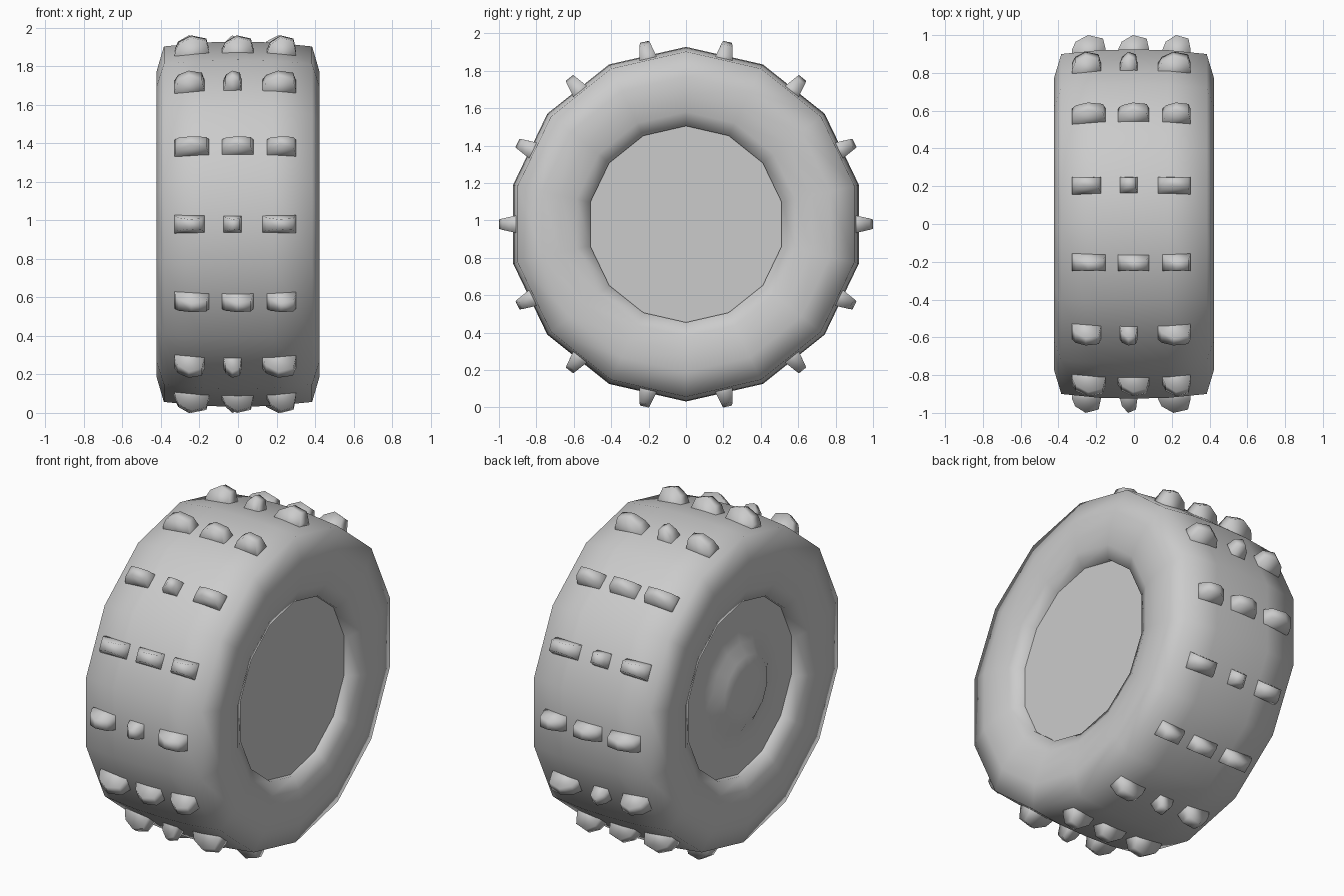
import bpy, bmesh, math
from mathutils import Vector

if "Cube" in bpy.data.objects:
    bpy.data.objects.remove(bpy.data.objects["Cube"], do_unlink=True)

SEGMENTS = 14
STEP = 2 * math.pi / SEGMENTS
CENTRE_Z = 0.98

rubber = bpy.data.materials.new("mid_grey")
rubber.use_nodes = True
grey = (0.6, 0.6, 0.6, 1)
rubber.diffuse_color = grey
rubber.node_tree.nodes["Principled BSDF"].inputs["Base Color"].default_value = grey


def wheel_point(x, radius, angle, side=0.0):
    """Point at an angle around the axle, shifted sideways along the tangent."""
    c, s = math.cos(angle), math.sin(angle)
    return Vector((x, radius * c - side * s, CENTRE_Z + radius * s + side * c))


def finish(name, bm, angle):
    bmesh.ops.recalc_face_normals(bm, faces=bm.faces)
    mesh = bpy.data.meshes.new(name)
    bm.to_mesh(mesh)
    bm.free()
    mesh.materials.append(rubber)
    obj = bpy.data.objects.new(name, mesh)
    bpy.context.collection.objects.link(obj)
    bpy.ops.object.select_all(action='DESELECT')
    obj.select_set(True)
    bpy.context.view_layer.objects.active = obj
    bpy.ops.object.shade_smooth_by_angle(angle=math.radians(angle))


def lathe(name, profile, closed, angle):
    """Spin (x, radius) points round the axle; open profiles get end caps."""
    bm = bmesh.new()
    rings = [[bm.verts.new(wheel_point(x, r, math.pi / 2 + i * STEP))
              for i in range(SEGMENTS)] for x, r in profile]
    pairs = list(zip(rings, rings[1:]))
    if closed:
        pairs.append((rings[-1], rings[0]))
    else:
        bm.faces.new(rings[0])
        bm.faces.new(rings[-1])
    for a, b in pairs:
        for i in range(SEGMENTS):
            j = (i + 1) % SEGMENTS
            bm.faces.new((a[i], a[j], b[j], b[i]))
    finish(name, bm, angle)


# Tyre: half section from crown to inner wall, mirrored across the middle
half = [(0.18, 0.944), (0.385, 0.923), (0.424, 0.79), (0.424, 0.69),
        (0.408, 0.6), (0.375, 0.525), (0.3, 0.525)]
section = [(-x, r) for x, r in reversed(half)] + [(0, 0.948)] + half
lathe("tyre", section, True, 180)

# Wheel discs: plain on the left, raised boss on the right
lathe("left_wheel_disc", [(0.3, 0.53), (0.35, 0.53)], False, 40)
lathe("right_wheel_disc", [(-0.3, 0.53), (-0.345, 0.53), (-0.345, 0.36),
                           (-0.36, 0.27), (-0.4, 0.205), (-0.41, 0.13)], False, 75)

# Tread lugs: (start x, end x) of the three lugs in alternating rows
ROWS = [[(-0.33, -0.175), (-0.075, 0.018), (0.125, 0.30)],
        [(-0.33, -0.15), (-0.085, 0.08), (0.15, 0.30)]]
# Lug outline: (fraction along x, radius, half thickness)
OUTLINE = [(0, 0.87, 0.055), (0.01, 0.925, 0.043), (0.12, 0.965, 0.034),
           (0.48, 1.0, 0.025), (0.92, 0.982, 0.03), (1, 0.925, 0.043),
           (1, 0.87, 0.055)]

for row in range(SEGMENTS):
    angle = math.pi - row * STEP
    for n, (x0, x1) in enumerate(ROWS[row % 2]):
        bm = bmesh.new()
        sides = [[bm.verts.new(wheel_point(x0 + f * (x1 - x0), r, angle, s * t))
                  for f, r, t in OUTLINE] for s in (-1, 1)]
        for side in sides:
            bm.faces.new(side)
        count = len(OUTLINE)
        for i in range(count):
            j = (i + 1) % count
            bm.faces.new((sides[0][i], sides[0][j], sides[1][j], sides[1][i]))
        finish(f"tread_lug_{row + 1}_{n + 1}", bm, 180)
